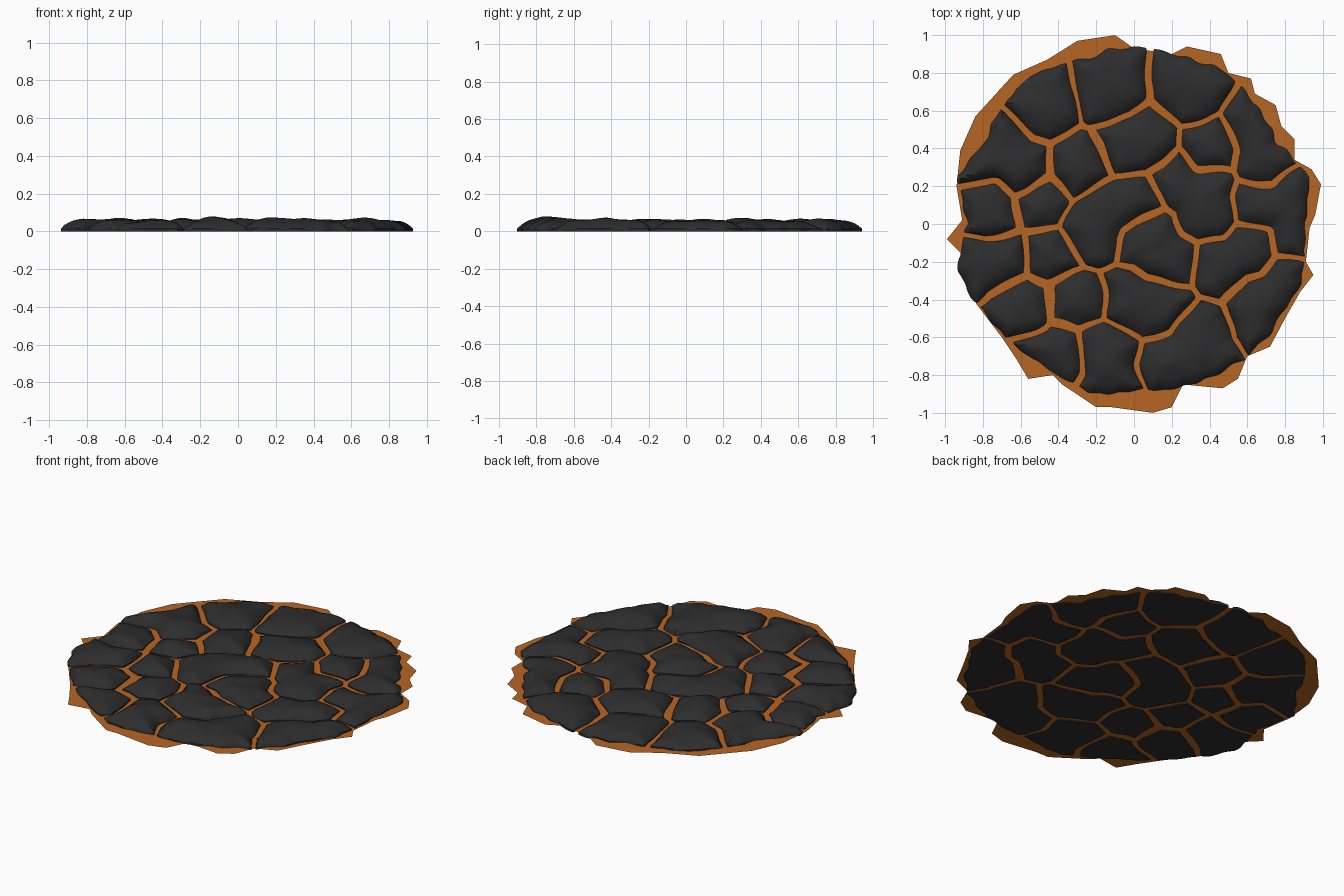
import bpy, bmesh, math, random
from mathutils import Vector, noise

if "Cube" in bpy.data.objects:
    bpy.data.objects.remove(bpy.data.objects["Cube"])

random.seed(4)
STEP = 0.02          # surface grid spacing
LAVA_Z = 0.006

# One entry per rock plate: the seed points whose cells join into its outline
PLATES = [
    [(-.47, .63)], [(-.14, .72)], [(.30, .71)], [(.65, .50), (.68, .34)],
    [(.39, .39)], [(-.02, .40), (.08, .43)], [(-.28, .29)],
    [(-.71, .40), (-.60, .29), (-.82, .35)], [(-.76, .06)], [(-.49, .10)],
    [(-.16, .07), (-.24, -.03), (0, .10)], [(.08, -.05), (.18, -.19)],
    [(.24, .24), (.37, .18), (.40, .05)], [(.66, .10), (.82, .13), (.85, -.08)],
    [(.45, -.21), (.61, -.13)], [(.69, -.42), (.66, -.55), (.82, -.29)],
    [(.37, -.61), (.21, -.74), (.45, -.74)], [(-.02, -.40), (.13, -.42)],
    [(-.16, -.69), (-.13, -.85)], [(-.50, -.69), (-.39, -.68)],
    [(-.31, -.42)], [(-.58, -.45)], [(-.44, -.16)], [(-.82, -.20), (-.71, -.19)],
]
# Outer radius of the plates, every 15 degrees
RIM = [.90, .96, .87, .90, .94, .92, .94, .91, .94, .95, .90, .96,
       .88, .96, .92, .90, .89, .92, .88, .89, .91, .92, .92, .93]
# Jagged outline of the lava sheet
LAVA = [
    (-.30, .97), (-.10, 1), (0, .93), (.20, .90), (.28, .94), (.46, .90),
    (.50, .80), (.62, .77), (.64, .69), (.75, .63), (.78, .52), (.85, .45),
    (.85, .34), (.94, .29), (.99, .21), (.96, .05), (.93, -.02), (.91, -.20),
    (.95, -.27), (.88, -.36), (.80, -.50), (.72, -.65), (.60, -.70),
    (.55, -.82), (.47, -.87), (.26, -.85), (.20, -.97), (.10, -1),
    (0, -.92), (-.12, -.97), (-.20, -.97), (-.38, -.85), (-.43, -.80),
    (-.56, -.82), (-.62, -.72), (-.70, -.60), (-.83, -.43), (-.92, -.27),
    (-.92, -.15), (-.99, -.08), (-.91, .02), (-.94, .20), (-.92, .39),
    (-.81, .45), (-.84, .57), (-.70, .62), (-.63, .70), (-.64, .79),
    (-.50, .79), (-.46, .87), (-.35, .88),
]


def material(name, rgb):
    m = bpy.data.materials.new(name)
    m.diffuse_color = (*rgb, 1)
    m.use_nodes = True
    m.node_tree.nodes["Principled BSDF"].inputs["Base Color"].default_value = m.diffuse_color
    return m


def add_object(name, bm, mat):
    mesh = bpy.data.meshes.new(name)
    bm.to_mesh(mesh)
    bm.free()
    mesh.materials.append(mat)
    ob = bpy.data.objects.new(name, mesh)
    bpy.context.collection.objects.link(ob)
    return ob


def rim_radius(x, y):
    t = (math.degrees(math.atan2(y, x)) % 360) / 15
    i = int(t) % 24
    f = t - int(t)
    return RIM[i] * (1 - f) + RIM[(i + 1) % 24] * f


def plate_depth(index, x, y):
    """Distance inside a plate's outline; negative outside it."""
    w = noise.noise_vector(Vector((x * 5, y * 5, 1.7))) * 0.03
    px, py = x + w.x, y + w.y
    best = -9
    for ax, ay in PLATES[index]:
        da = (px - ax) ** 2 + (py - ay) ** 2
        d = 9
        for j, seeds in enumerate(PLATES):
            if j == index:
                continue
            for bx, by in seeds:
                e = (px - bx) ** 2 + (py - by) ** 2 - da
                e /= 2 * math.hypot(ax - bx, ay - by)
                if e < d:
                    d = e
        best = max(best, d)
    crack = 0.018 + 0.009 * noise.noise(Vector((x * 4, y * 4, 5)))
    rough = 0.02 * noise.noise(Vector((x * 11, y * 11, 9)))
    return min(best - crack, rim_radius(x, y) + rough - math.hypot(x, y))


def snap(index, x, y):
    """Slide a point onto the plate's outline."""
    x0, y0, h = x, y, 0.002
    for _ in range(4):
        d = plate_depth(index, x, y)
        gx = (plate_depth(index, x + h, y) - d) / h
        gy = (plate_depth(index, x, y + h) - d) / h
        g = max(gx * gx + gy * gy, 0.3)
        x, y = x - gx * d / g, y - gy * d / g
    off = Vector((x - x0, y - y0))
    if off.length > 0.03:
        off *= 0.03 / off.length
    return x0 + off.x, y0 + off.y


def build_plate(index, mat):
    seeds = PLATES[index]
    cx = sum(s[0] for s in seeds) / len(seeds)
    cy = sum(s[1] for s in seeds) / len(seeds)
    n = int(0.46 / STEP)
    ci, cj = round(cx / STEP), round(cy / STEP)
    depth = {}
    for i in range(ci - n, ci + n + 1):
        for j in range(cj - n, cj + n + 1):
            if (i - ci) ** 2 + (j - cj) ** 2 <= n * n:
                depth[i, j] = plate_depth(index, i * STEP, j * STEP)

    # Flat footprint
    bm = bmesh.new()
    verts = {}

    def vert(k):
        if k not in verts:
            x, y = k[0] * STEP, k[1] * STEP
            if depth[k] <= 0:
                x, y = snap(index, x, y)
            verts[k] = bm.verts.new((x, y, 0))
        return verts[k]

    for i, j in depth:
        quad = [(i, j), (i + 1, j), (i + 1, j + 1), (i, j + 1)]
        if all(k in depth for k in quad) and any(depth[k] > 0 for k in quad):
            bm.faces.new([vert(k) for k in quad])
    bmesh.ops.remove_doubles(bm, verts=bm.verts[:], dist=0.002)

    # Raise a domed, gently rumpled top
    base = bm.faces[:]
    geo = bmesh.ops.extrude_face_region(bm, geom=base, use_keep_orig=True)
    size = random.uniform(0.048, 0.06)
    for v in (g for g in geo["geom"] if isinstance(g, bmesh.types.BMVert)):
        x, y = v.co.x, v.co.y
        d = max(plate_depth(index, x, y), 0)
        lump = 1 + 0.3 * noise.noise(Vector((x * 6, y * 6, 3)))
        v.co.z = 0.014 + size * lump * (1 - math.exp(-d / 0.045))
    bmesh.ops.recalc_face_normals(bm, faces=bm.faces[:])
    for f in bm.faces:
        f.smooth = True
    ob = add_object(f"rock_plate_{index + 1}", bm, mat)
    ob.select_set(True)
    bpy.context.view_layer.objects.active = ob


# Glowing sheet showing through the cracks and around the rim
lava = bmesh.new()
lava.faces.new([lava.verts.new((x, y, LAVA_Z)) for x, y in reversed(LAVA)])
bmesh.ops.triangulate(lava, faces=lava.faces[:])
add_object("lava_sheet", lava, material("lava orange", (0.47, 0.13, 0.017)))

# Cooled crust plates
rock = material("dark rock", (0.026, 0.026, 0.026))
for p in range(len(PLATES)):
    build_plate(p, rock)
bpy.ops.object.shade_smooth_by_angle(angle=math.radians(40))
